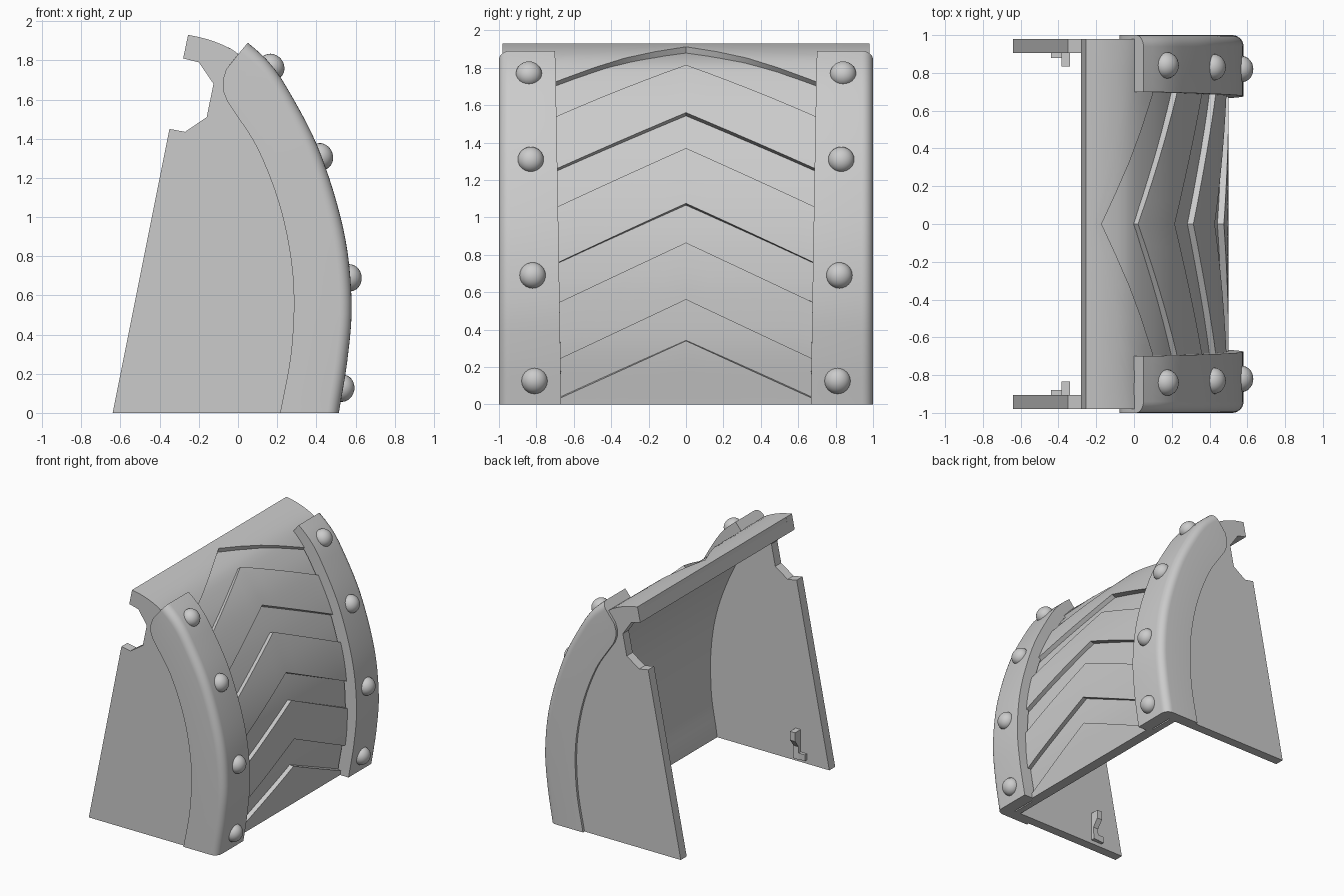
import bpy, bmesh, math
from mathutils import Vector, Matrix

if "Cube" in bpy.data.objects:
    bpy.data.objects.remove(bpy.data.objects["Cube"])


def resample(pts, n):
    """Smooth curve through (x, z) points, evenly spaced by length."""
    p = [Vector(q) for q in pts]
    p = [2 * p[0] - p[1]] + p + [2 * p[-1] - p[-2]]
    dense = []
    for i in range(1, len(p) - 2):
        a, b, c, d = p[i - 1:i + 3]
        for k in range(20):
            t = k / 20
            dense.append(0.5 * (2 * b + (c - a) * t + (2 * a - 5 * b + 4 * c - d) * t * t
                                + (3 * b - a - 3 * c + d) * t ** 3))
    dense.append(p[-2])
    lens = [0]
    for a, b in zip(dense, dense[1:]):
        lens.append(lens[-1] + (b - a).length)
    out, j = [], 0
    for i in range(n + 1):
        s = lens[-1] * i / n
        while j < len(dense) - 2 and lens[j + 1] < s:
            j += 1
        out.append(dense[j].lerp(dense[j + 1], (s - lens[j]) / (lens[j + 1] - lens[j])))
    return out


def at(curve, s, off=0.0):
    """Point at fraction s of a curve, pushed outward by off."""
    f = min(max(s, 0), 1) * (len(curve) - 1)
    i = min(int(f), len(curve) - 2)
    p = curve[i].lerp(curve[i + 1], f - i)
    a, b = at_tan(curve, i), at_tan(curve, i + 1)
    t = a.lerp(b, f - i).normalized()
    q = p + Vector((t.y, -t.x)) * off
    if s <= 0.0001:
        q.y = 0
    return q


def at_tan(c, i):
    return (c[min(i + 1, len(c) - 1)] - c[max(i - 1, 0)]).normalized()


def s_at_z(curve, z):
    for i in range(len(curve) - 1):
        if curve[i].y <= z <= curve[i + 1].y:
            return (i + (z - curve[i].y) / (curve[i + 1].y - curve[i].y)) / (len(curve) - 1)
    return 0.0 if z < 1 else 1.0


def loft(name, sections):
    """Solid skinned through closed sections of 3D points."""
    bm = bmesh.new()
    rings = [[bm.verts.new(v) for v in sec] for sec in sections]
    n = len(rings[0])
    for a, b in zip(rings, rings[1:]):
        for i in range(n):
            bm.faces.new((a[i], a[(i + 1) % n], b[(i + 1) % n], b[i]))
    bm.faces.new(rings[0])
    bm.faces.new(rings[-1][::-1])
    return finish(name, bm)


def finish(name, bm):
    bmesh.ops.recalc_face_normals(bm, faces=bm.faces)
    me = bpy.data.meshes.new(name)
    bm.to_mesh(me)
    bm.free()
    ob = bpy.data.objects.new(name, me)
    bpy.context.collection.objects.link(ob)
    bpy.context.view_layer.objects.active = ob
    ob.select_set(True)
    bpy.ops.object.shade_smooth_by_angle(angle=math.radians(30))
    ob.select_set(False)
    return ob


def extrude(name, prof, y0, y1):
    return loft(name, [[(p[0], y, p[1]) for p in prof] for y in (y0, y1)])


# Guide curves in the x-z plane, from the bottom up
face = resample([(.44, 0), (.49, .3), (.5, .55), (.495, .7), (.47, .9), (.42, 1.1), (.345, 1.3),
                 (.27, 1.46), (.18, 1.62), (.09, 1.74), (0, 1.835), (-.08, 1.88),
                 (-.17, 1.912), (-.255, 1.93)], 48)
rim = resample([(.515, 0), (.56, .28), (.58, .57), (.54, .93), (.415, 1.34), (.25, 1.66),
                (.15, 1.8), (.05, 1.89)], 32)
flange = resample([(.215, 0), (.27, .3), (.285, .6), (.26, .85), (.2, 1.1), (.1, 1.35),
                   (0, 1.51), (-.06, 1.6), (-.08, 1.68), (-.06, 1.755)], 32)
STEP = 0.035

# Curved front shell with the rear lip
s_top = s_at_z(face, 1.8)
outer = [at(face, i / 48, -STEP) for i in range(49)]
inner = [at(face, s_top * i / 30, -.085) for i in range(31)]
extrude("front_shell", outer + [(-.28, 1.81), (-.2, 1.79)] + inner[::-1], -.975, .975)


# Raised chevron panels: (lower centre, lower edge, upper centre, upper edge) heights
def chevron(name, lc, le, uc, ue, edge=.71):
    sl = [s_at_z(face, z) for z in (lc, le)]
    su = [s_at_z(face, z) for z in (uc, ue)]
    sections = []
    for k in range(-6, 7):
        y = edge * k / 6
        t = abs(y) / .67
        a, b = (max(0, q[0] + (q[1] - q[0]) * t) for q in (sl, su))
        ss = [a + (b - a) * i / 12 for i in range(13)]
        sec = [at(face, s) for s in ss] + [at(face, s, -STEP - .015) for s in ss[::-1]]
        sections.append([(p.x, y, p.y) for p in sec])
    return loft(name, sections)


chevron("chevron_top", 1.912, 1.735, 1.93, 1.93, .98)
chevron("chevron_upper", 1.56, 1.27, 1.815, 1.55)
chevron("chevron_middle", 1.075, .765, 1.37, 1.065)
chevron("chevron_lower", .56, .245, .865, .55)
chevron("chevron_bottom", 0, 0, .34, .035)

# Side plate outline with the notch at the rear
plate = [(-.64, 0), (-.35, 1.45), (-.27, 1.435), (-.16, 1.51), (-.125, 1.68), (-.2, 1.79),
         (-.28, 1.81), (-.255, 1.93)]
plate += [at(face, i / 24, -.001) for i in range(23, -1, -1)]

for side, sg in (("left", -1), ("right", 1)):
    extrude("side_plate_" + side, plate, sg * .905, sg * .98)

    # Trim: rounded front band running into a thin side flange
    sections = []
    for i in range(33):
        s = i / 32
        yi = .667 + .033 * s
        sec = [(yi, at(rim, s, -.1)), (yi, at(rim, s))]
        for k in range(7):
            a = math.pi / 2 * k / 6
            sec.append((.94 + .06 * math.sin(a), at(rim, s, .06 * (math.cos(a) - 1))))
        sec += [(1.0, flange[i]), (.97, flange[i]), (.97, at(rim, s, -.1))]
        sections.append([(p.x, sg * y, p.y) for y, p in sec])
    loft("trim_" + side, sections)

    # Domed rivets along the trim
    for n, (z, y) in enumerate(((.125, .81), (.69, .82), (1.31, .83), (1.77, .84))):
        s = s_at_z(rim, z)
        p = at(rim, s, -.005)
        d = at(rim, s, 1) - at(rim, s)
        bm = bmesh.new()
        bmesh.ops.create_uvsphere(bm, u_segments=24, v_segments=14, radius=.07)
        rot = Vector((d.x, 0, d.y)).to_track_quat('Z', 'Y').to_matrix().to_4x4()
        bm.transform(Matrix.Translation((p.x, sg * y, p.y)) @ rot
                     @ Matrix.Diagonal((1, 1, .9, 1)))
        finish(f"rivet_{side}_{n + 1}", bm)

    # Small inner clip near the bottom of the plate
    prof = [(.91, .03), (.875, .03), (.88, .13), (.835, .19), (.835, .26), (.91, .26)]
    loft("clip_" + side, [[(x, sg * y, z) for y, z in prof] for x in (-.385, -.34)])
    foot = [(-.44, .03), (-.35, .03), (-.35, .08), (-.44, .08)]
    extrude("clip_foot_" + side, foot, sg * .88, sg * .91)
